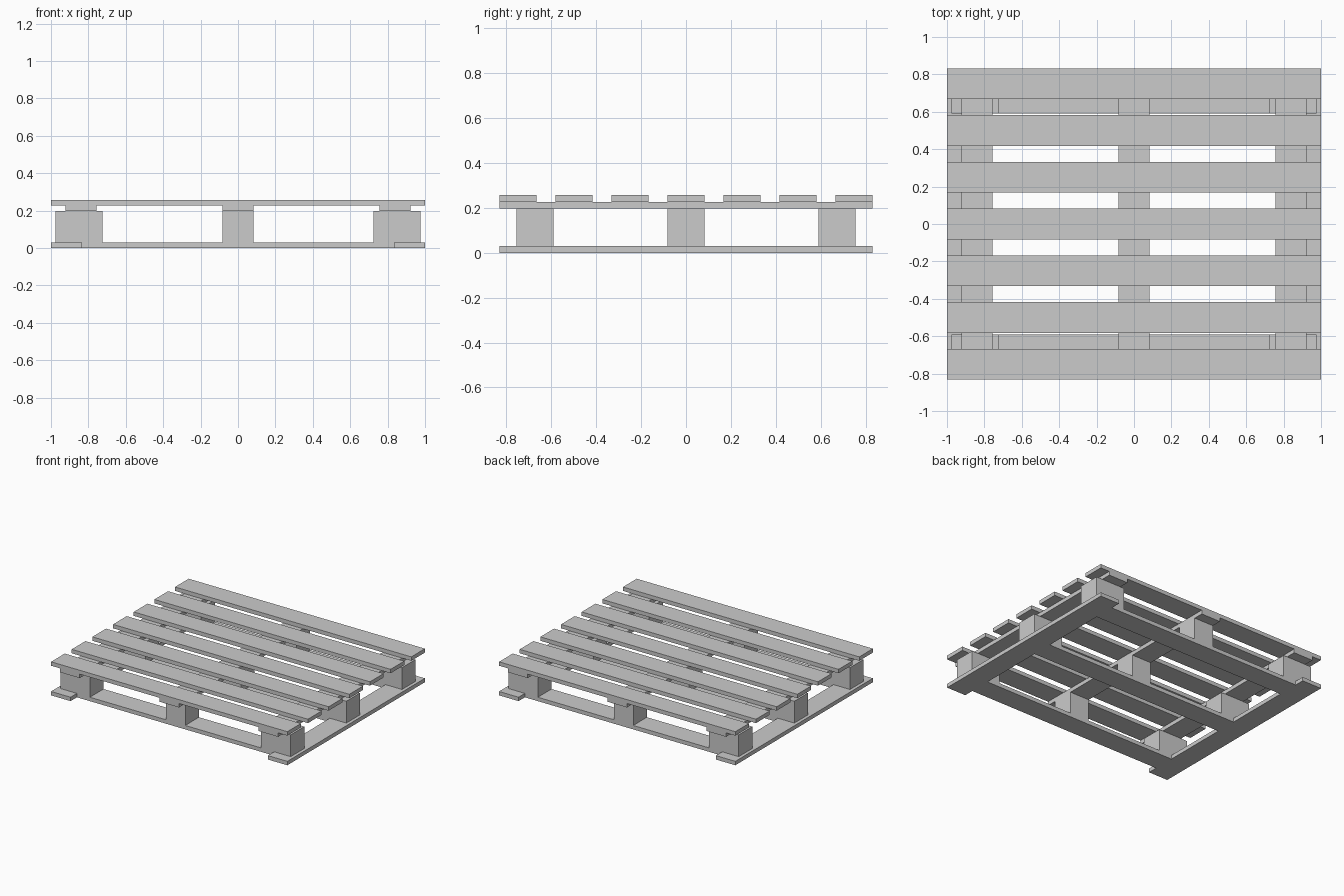
import bpy

if "Cube" in bpy.data.objects:
    bpy.data.objects.remove(bpy.data.objects["Cube"])

T = 0.03          # board thickness
W = 0.165         # board width
HY = 0.832        # half depth
Z1 = T            # bottom of blocks
Z2 = 0.197        # bottom of stringer boards
Z3 = Z2 + T       # bottom of deck slats


def box(name, x0, x1, y0, y1, z0, z1):
    bpy.ops.mesh.primitive_cube_add(
        size=1, location=((x0 + x1) / 2, (y0 + y1) / 2, (z0 + z1) / 2))
    ob = bpy.context.object
    ob.name = ob.data.name = name
    ob.scale = (x1 - x0, y1 - y0, z1 - z0)
    bpy.ops.object.transform_apply(location=False, rotation=False, scale=True)
    return ob


# deck slats running left to right
pitch = (2 * HY - W) / 6
for i in range(7):
    y = -HY + W / 2 + i * pitch
    box("deck_slat", -1, 1, y - W / 2, y + W / 2, Z3, Z3 + T)

# stringer boards running front to back under the deck
for x in (-0.84, 0, 0.84):
    box("stringer_board", x - W / 2, x + W / 2, -HY, HY, Z2, Z3)

# spacer blocks: wide at the sides, narrow down the middle
for x, w in ((-0.85, 0.25), (0, W), (0.85, 0.25)):
    for y in (-0.673, 0, 0.673):
        box("spacer_block", x - w / 2, x + w / 2, y - W / 2, y + W / 2, Z1, Z2)

# base side boards, full depth
for s in (-1, 1):
    x = s * (1 - W / 2)
    box("base_side_board", x - W / 2, x + W / 2, -HY, HY, 0, T)

# base cross boards fitted between the side boards
for y in (-0.673, 0, 0.673):
    box("base_cross_board", -1 + W, 1 - W, y - W / 2, y + W / 2, 0, T)
